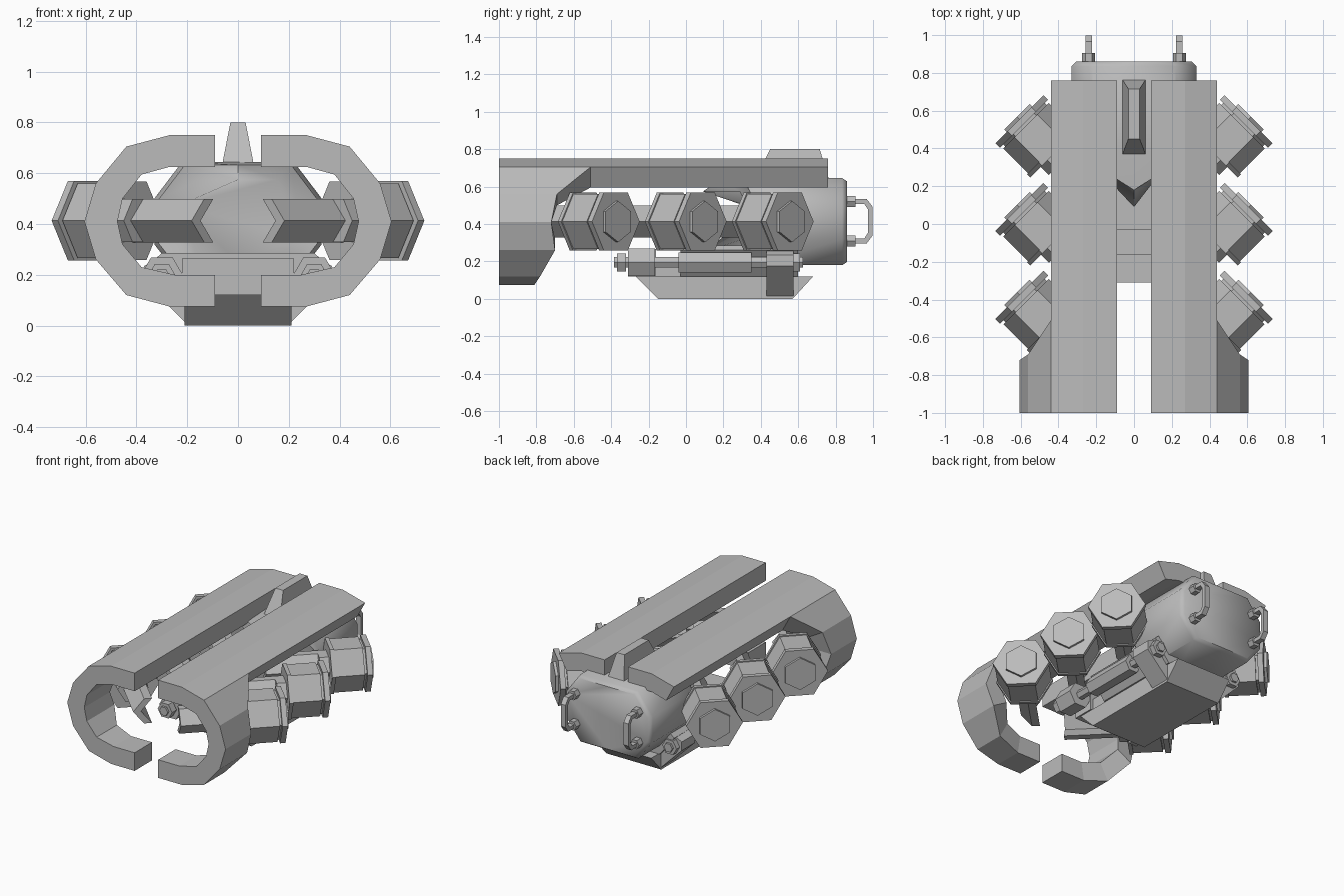
import bpy, bmesh, math
from mathutils import Vector

if "Cube" in bpy.data.objects:
    bpy.data.objects.remove(bpy.data.objects["Cube"])

steel = bpy.data.materials.new("steel_grey")
steel.use_nodes = True
STEEL = (0.5, 0.5, 0.5, 1)
steel.diffuse_color = STEEL
steel.node_tree.nodes["Principled BSDF"].inputs["Base Color"].default_value = STEEL
UP = Vector((0, 0, 1))


def finish(name, bm, mirror=False, smooth=0):
    bmesh.ops.recalc_face_normals(bm, faces=bm.faces)
    mesh = bpy.data.meshes.new(name)
    bm.to_mesh(mesh)
    bm.free()
    mesh.materials.append(steel)
    ob = bpy.data.objects.new(name, mesh)
    bpy.context.collection.objects.link(ob)
    if smooth:
        bpy.ops.object.select_all(action='DESELECT')
        ob.select_set(True)
        bpy.context.view_layer.objects.active = ob
        bpy.ops.object.shade_smooth_by_angle(angle=math.radians(smooth))
    if mirror:
        ob.modifiers.new("mirror", 'MIRROR')
    return ob


def loft(bm, rings):
    """Closed skin through rings of points, capped at both ends."""
    rows = [[bm.verts.new(p) for p in ring] for ring in rings]
    for a, b in zip(rows, rows[1:]):
        for i in range(len(a)):
            j = (i + 1) % len(a)
            bm.faces.new((a[i], a[j], b[j], b[i]))
    bm.faces.new(rows[0])
    bm.faces.new(rows[-1])


def along_y(bm, profile, y0, y1):
    """Extrude an (x, z) profile along y."""
    loft(bm, [[(x, y, z) for x, z in profile] for y in (y0, y1)])


def bar(bm, p0, p1, radius, sides=6, turn=0.0):
    """Prism between two points; turn=0 puts a corner sideways."""
    p0, p1 = Vector(p0), Vector(p1)
    d = (p1 - p0).normalized()
    u = d.cross(UP).normalized() if abs(d.z) < 0.9 else Vector((1, 0, 0))
    v = u.cross(d)
    angles = [turn + i * math.tau / sides for i in range(sides)]
    offs = [(u * math.cos(a) + v * math.sin(a)) * radius for a in angles]
    loft(bm, [[p + o for o in offs] for p in (p0, p1)])


# Shell halves: (outer x, outer z, inner x, inner z, rear y)
shell = [(.09, .75, .09, .625, .76), (.27, .75, .27, .625, .76),
         (.44, .705, .38, .595, .76), (.56, .56, .455, .50, -.69),
         (.605, .41, .475, .41, -.72), (.56, .26, .455, .32, -.70),
         (.44, .12, .38, .23, -.78), (.27, .075, .25, .20, -.81),
         (.09, .075, .09, .20, -.81)]


def shell_part(name, rows):
    bm = bmesh.new()
    loft(bm, [[(ox, -1, oz), (ix, -1, iz), (ix, y, iz), (ox, y, oz)]
              for ox, oz, ix, iz, y in rows])
    finish(name, bm, mirror=True)


shell_part("top_rail", shell[:3])
shell_part("front_collar", [shell[2][:4] + (-.51,)] + shell[3:])

# Main body with a chamfered back and a pointed front
half = [(0, .645), (.22, .645), (.33, .50), (.33, .32), (.22, .18), (0, .18)]
body = half + [(-x, z) for x, z in half[-2:0:-1]]


def body_ring(y, scale, prow=0):
    return [(x * scale, y + abs(x) * prow, .41 + (z - .41) * scale) for x, z in body]


bm = bmesh.new()
loft(bm, [body_ring(.86, .93), body_ring(.835, 1), body_ring(.40, 1),
          body_ring(.18, .95, .6), body_ring(.09, .7, .9)])
finish("main_body", bm, smooth=50)

# Top fin
bm = bmesh.new()
loft(bm, [[(-w, y0, z), (w, y0, z), (w, y1, z), (-w, y1, z)]
          for w, y0, y1, z in ((.065, .36, .77, .62), (.03, .45, .715, .80))])
finish("top_fin", bm)

# Cylinders, each with flanges, an end bolt and an inner channel arm
out = Vector((1, 1, 0)).normalized()
side = Vector((1, -1, 0)).normalized()
arm = [(-.06, .085), (-.01, .085), (.06, 0), (-.01, -.085), (-.06, -.085), (.01, 0)]
for label, y in (("front", -.375), ("middle", .09), ("rear", .555)):
    end = Vector((.607, y, .413))
    bm = bmesh.new()
    for a, b, r in ((-.26, -.235, .178), (-.235, -.05, .17), (-.05, -.035, .155),
                    (-.035, 0, .18)):
        bar(bm, end + out * a, end + out * b, r)
    finish(label + "_cylinder", bm, mirror=True)
    bm = bmesh.new()
    bar(bm, end, end + out * .018, .11, turn=math.pi / 6)
    finish(label + "_cylinder_bolt", bm, mirror=True)
    bm = bmesh.new()
    loft(bm, [[end + out * s + side * e + UP * h for e, h in arm] for s in (-.25, -.66)])
    bar(bm, end - out * .32, end - out * .25, .098)
    finish(label + "_arm", bm, mirror=True)

# Belly skid
bm = bmesh.new()
loft(bm, [[(x, -.27, .12), (x, -.15, 0), (x, .57, 0), (x, .68, .12)] for x in (-.21, .21)])
finish("skid", bm)

# Spine joining skid and body
bm = bmesh.new()
along_y(bm, [(-.2, .11), (.2, .11), (.2, .2), (-.2, .2)], -.2, .6)
along_y(bm, [(-.3, .285), (-.33, .26), (-.22, .12), (.22, .12), (.33, .26), (.3, .285)], -.03, .6)
along_y(bm, [(-.22, .265), (-.22, .12), (.22, .12), (.22, .265)], -.31, -.16)
finish("spine", bm)

# Side pipes with collar, sleeve and end nuts
bm = bmesh.new()
for y0, y1, r in ((-.385, .625, .032), (-.37, -.32, .055), (-.31, -.165, .085),
                  (-.04, .35, .062), (.57, .61, .055)):
    bar(bm, (.30, y0, .195), (.30, y1, .195), r)
finish("side_pipe", bm, mirror=True)

# Slanted pipe brackets
bm = bmesh.new()
along_y(bm, [(.2, .005), (.37, .175), (.37, .235), (.31, .265), (.2, .2)], .43, .575)
finish("pipe_bracket", bm, mirror=True)

# Rear handles
bm = bmesh.new()
path = [(.24, .87, .31), (.24, .96, .31), (.24, .985, .345),
        (.24, .985, .485), (.24, .96, .52), (.24, .87, .52)]
loft(bm, [[(x + a, y + b * dy, z + b * dz) for a, b in
           ((-.018, -.013), (.018, -.013), (.018, .013), (-.018, .013))]
          for (x, y, z), (dy, dz) in zip(path, ((0, -1), (.5, -1), (1, -.5),
                                               (1, .5), (.5, 1), (0, 1)))])
for z in (.31, .52):
    bar(bm, (.24, .85, z), (.24, .905, z), .034)
finish("rear_handle", bm, mirror=True)
